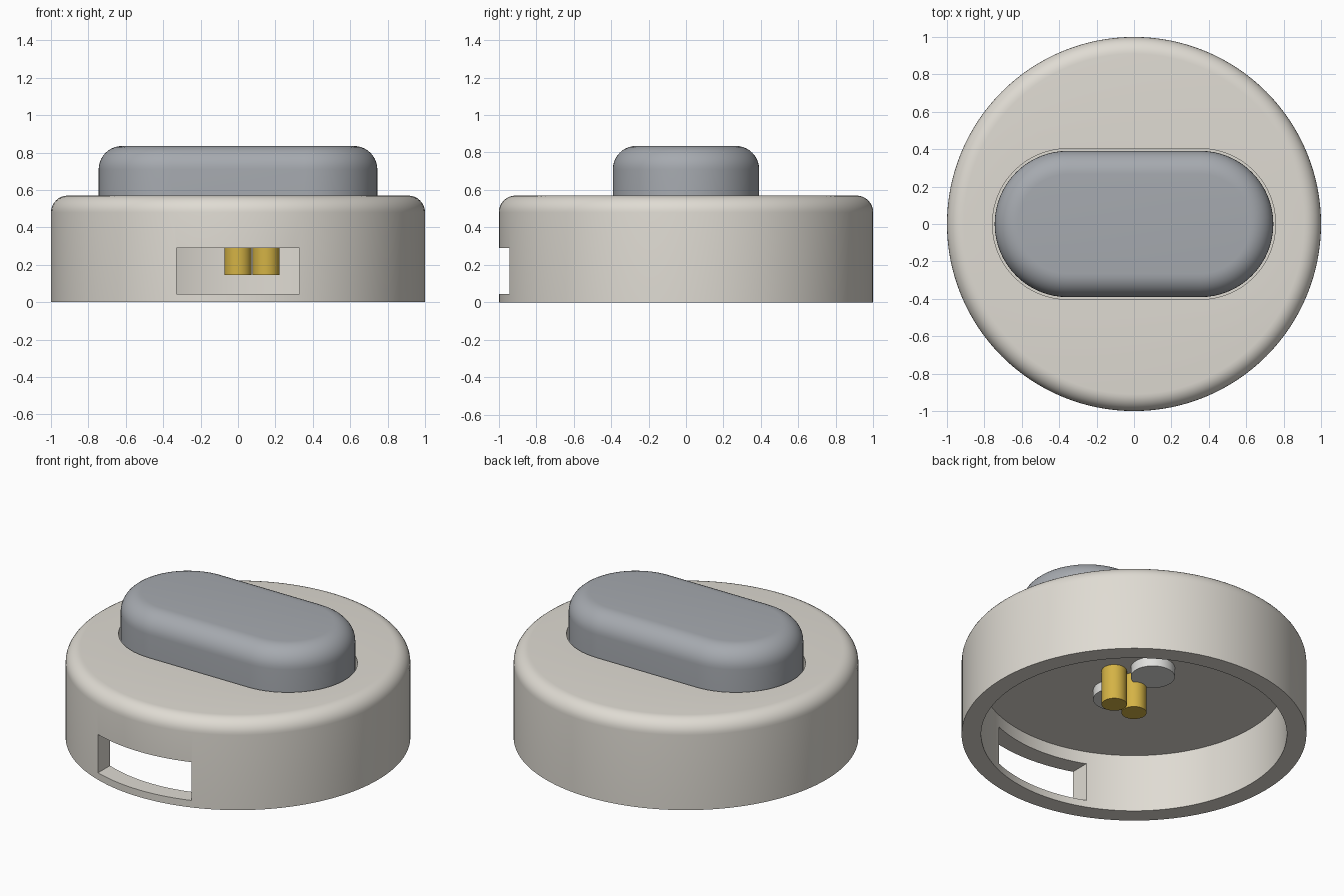
import bpy, bmesh, math
from mathutils import Vector, Matrix

cube = bpy.data.objects.get("Cube")
if cube:
    bpy.data.objects.remove(cube, do_unlink=True)


def material(name, rgb):
    m = bpy.data.materials.new(name)
    m.use_nodes = True
    m.diffuse_color = (*rgb, 1)
    m.node_tree.nodes["Principled BSDF"].inputs["Base Color"].default_value = (*rgb, 1)
    return m


WARM = material("warm white plastic", (0.74, 0.71, 0.65))
GREY = material("cool grey rubber", (0.38, 0.40, 0.43))
GOLD = material("gold metal", (0.66, 0.45, 0.06))
PALE = material("pale plastic", (0.75, 0.75, 0.73))


def make(name, bm, mat):
    bmesh.ops.recalc_face_normals(bm, faces=bm.faces)
    mesh = bpy.data.meshes.new(name)
    bm.to_mesh(mesh)
    bm.free()
    mesh.materials.append(mat)
    ob = bpy.data.objects.new(name, mesh)
    bpy.context.collection.objects.link(ob)
    return ob


def activate(ob):
    bpy.ops.object.select_all(action='DESELECT')
    ob.select_set(True)
    bpy.context.view_layer.objects.active = ob


def smooth(ob):
    activate(ob)
    bpy.ops.object.shade_smooth_by_angle(angle=math.radians(35))


def cut(ob, cutter):
    activate(ob)
    mod = ob.modifiers.new("cut", 'BOOLEAN')
    mod.operation, mod.solver, mod.object = 'DIFFERENCE', 'EXACT', cutter
    bpy.ops.object.modifier_apply(modifier=mod.name)
    bpy.data.objects.remove(cutter, do_unlink=True)


def fillet(edge, top, r, steps=8):
    """Quarter-round profile from the side wall up to the flat top."""
    angles = [math.pi / 2 * i / steps for i in range(steps + 1)]
    return [(edge - r + r * math.cos(a), top - r + r * math.sin(a)) for a in angles]


def lathe(name, profile, mat, steps=128):
    bm = bmesh.new()
    verts = [bm.verts.new((r, 0, z)) for r, z in profile]
    edges = [bm.edges.new(p) for p in zip(verts, verts[1:])]
    bmesh.ops.spin(bm, geom=verts + edges, axis=(0, 0, 1), cent=(0, 0, 0),
                   angle=math.tau, steps=steps)
    bmesh.ops.remove_doubles(bm, verts=bm.verts, dist=0.0005)
    return make(name, bm, mat)


def stadium(name, half_length, profile, mat, steps=32):
    """Rounded-end slab: each profile point gives a ring of radius r at height z."""
    bm = bmesh.new()
    shift = half_length - profile[0][0]
    rings = []
    for r, z in profile:
        ring = []
        for side in (1, -1):
            for i in range(steps + 1):
                a = math.pi * (i / steps - 0.5)
                ring.append(bm.verts.new((side * (shift + r * math.cos(a)),
                                          side * r * math.sin(a), z)))
        rings.append(ring)
    for low, high in zip(rings, rings[1:]):
        for i in range(len(low)):
            j = (i + 1) % len(low)
            bm.faces.new((low[i], low[j], high[j], high[i]))
    bm.faces.new(rings[0])
    bm.faces.new(rings[-1])
    return make(name, bm, mat)


def cylinder(name, x, y, r, z0, z1, mat):
    bm = bmesh.new()
    bmesh.ops.create_cone(bm, cap_ends=True, segments=48, radius1=r, radius2=r,
                          depth=z1 - z0, matrix=Matrix.Translation((x, y, (z0 + z1) / 2)))
    ob = make(name, bm, mat)
    smooth(ob)


# Round housing, hollow from below
housing = lathe("housing", [(0, 0.37), (0.887, 0.37), (0.887, 0), (1, 0)]
                + fillet(1, 0.57, 0.09) + [(0, 0.57)], WARM)

# Side slot in the front wall
bm = bmesh.new()
bmesh.ops.create_cube(bm, size=1, matrix=Matrix.Translation((0, -0.95, 0.1675))
                      @ Matrix.Diagonal((0.66, 0.6, 0.245, 1)))
cut(housing, make("slot_cutter", bm, WARM))

# Shallow well around the button
cut(housing, stadium("well_cutter", 0.757, [(0.403, 0.45), (0.403, 0.7)], WARM))
smooth(housing)

# Push button with rounded top edge
button = stadium("push_button", 0.745, [(0.391, 0.45)] + fillet(0.391, 0.835, 0.125, 10), GREY)
smooth(button)

# Contact pins and small bosses under the ceiling
for side, x in (("centre", 0), ("side", 0.15)):
    cylinder(side + "_contact_pin", x, 0, 0.073, 0.145, 0.38, GOLD)
for side, y in (("front", -0.17), ("back", 0.17)):
    cylinder(side + "_boss", 0, y, 0.128, 0.31, 0.38, PALE)
